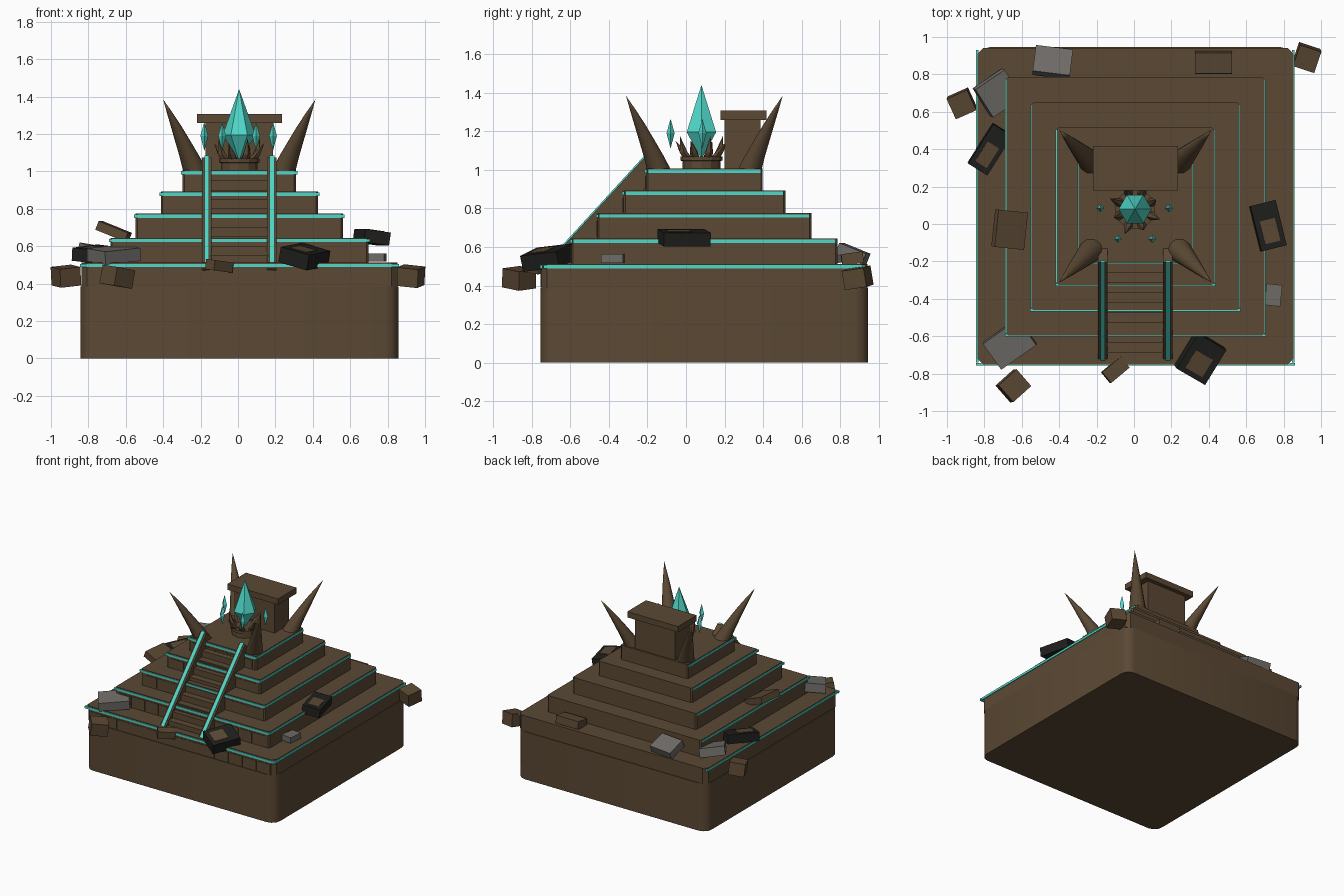
import bpy, bmesh, math
from math import radians, pi, sin, cos
from mathutils import Vector

cube = bpy.data.objects.get("Cube")
if cube:
    bpy.data.objects.remove(cube, do_unlink=True)


def material(name, rgb):
    m = bpy.data.materials.new(name)
    m.use_nodes = True
    m.diffuse_color = (*rgb, 1)
    m.node_tree.nodes["Principled BSDF"].inputs["Base Color"].default_value = (*rgb, 1)
    return m


BROWN = material("brown stone", (0.105, 0.066, 0.034))
TEAL = material("glowing teal", (0.08, 0.68, 0.58))
GREY = material("grey stone", (0.155, 0.147, 0.135))
BLACK = material("black stone", (0.014, 0.014, 0.013))
CX, CY = 0.007, 0.095  # centre of the pyramid


def finish(name, bm, mat, loc=(0, 0, 0), rot=(0, 0, 0)):
    bmesh.ops.recalc_face_normals(bm, faces=bm.faces)
    me = bpy.data.meshes.new(name)
    bm.to_mesh(me)
    bm.free()
    me.materials.append(mat)
    ob = bpy.data.objects.new(name, me)
    bpy.context.collection.objects.link(ob)
    ob.location = loc
    ob.rotation_euler = [radians(a) for a in rot]
    return ob


def smooth(ob, angle=40):
    bpy.ops.object.select_all(action="DESELECT")
    ob.select_set(True)
    bpy.context.view_layer.objects.active = ob
    bpy.ops.object.shade_smooth_by_angle(angle=radians(angle))


def box(name, size, loc, mat, rot=(0, 0, 0), corner=0, segments=1):
    """Box with optional bevel on its upright edges."""
    bm = bmesh.new()
    bmesh.ops.create_cube(bm, size=1)
    bmesh.ops.scale(bm, vec=size, verts=bm.verts)
    if corner:
        upright = [e for e in bm.edges
                   if abs(e.verts[0].co.z - e.verts[1].co.z) > size[2] / 2]
        bmesh.ops.bevel(bm, geom=upright, offset=corner, segments=segments,
                        profile=0.5, affect="EDGES")
    return finish(name, bm, mat, loc, rot)


def loft(name, rings, sides, mat, turn=0):
    """Round sections (centre, radius) joined in order; radius 0 makes a tip."""
    bm = bmesh.new()
    prev = None
    for c, r in rings:
        c = Vector(c)
        if r == 0:
            cur = [bm.verts.new(c)]
        else:
            cur = [bm.verts.new(c + r * Vector((cos(turn + 2 * pi * i / sides),
                                                sin(turn + 2 * pi * i / sides), 0)))
                   for i in range(sides)]
        if prev:
            for i in range(sides):
                j = (i + 1) % sides
                if len(cur) == 1:
                    bm.faces.new((prev[i], prev[j], cur[0]))
                elif len(prev) == 1:
                    bm.faces.new((prev[0], cur[j], cur[i]))
                else:
                    bm.faces.new((prev[i], prev[j], cur[j], cur[i]))
        elif len(cur) > 1:
            bm.faces.new(cur)
        prev = cur
    if len(prev) > 1:
        bm.faces.new(prev)
    return finish(name, bm, mat)


# Foundation
smooth(box("foundation", (1.7, 1.7, 0.386), (CX, CY, 0.193), BROWN, corner=0.07, segments=3))

# Stepped tiers, with teal trims on the front and both sides
tiers = [(0.845, 0.385, 0.512), (0.69, 0.512, 0.645), (0.555, 0.645, 0.775),
         (0.42, 0.775, 0.893), (0.303, 0.893, 1.008)]
for n, (h, z0, z1) in enumerate(tiers, 1):
    box(f"tier_{n}", (2 * h, 2 * h, z1 - z0), (CX, CY, (z0 + z1) / 2), BROWN,
        corner=0.03 if n == 1 else 0.01)
    zt = z1 - 0.015
    box(f"front_trim_{n}", (2 * h + 0.016, 0.014, 0.017), (CX, CY - h, zt), TEAL)
    for s, side in ((1, "left"), (-1, "right")):
        box(f"{side}_trim_{n}", (0.012, 2 * h - 0.02, 0.017), (CX + s * h, CY, zt), TEAL)
    # Shallow facing bricks on the front
    count = round(2 * h / 0.13)
    w = (2 * h - 0.06) / count
    for k in range(count):
        box(f"brick_{n}_{k}", (w - 0.012, 0.008, z1 - z0 - 0.045),
            (CX - h + 0.03 + w * (k + 0.5), CY - h, (z0 + z1) / 2 - 0.017), BROWN)

# Staircase
for i in range(10):
    front = -0.69 + i * 0.054
    top = 0.552 + i * 0.05
    box(f"step_{i + 1}", (0.31, -0.15 - front, 0.05),
        (CX, (front - 0.15) / 2, top - 0.025), BROWN)

# Sloped rails with teal inlay
low, high = Vector((0, -0.755, 0.475)), Vector((0, -0.205, 1.075))
slope = (high - low).normalized()
inward = Vector((0, slope.z, -slope.y))
tilt = math.degrees(math.atan2(slope.z, slope.y))
length = (high - low).length
for s, side in ((1, "left"), (-1, "right")):
    mid = (low + high) / 2 + Vector((CX + s * 0.174, 0, 0))
    box(f"{side}_rail", (0.052, length, 0.11), mid + inward * 0.055, BROWN, (tilt, 0, 0))
    box(f"{side}_rail_inlay", (0.026, length - 0.03, 0.014),
        mid + slope * 0.022, TEAL, (tilt, 0, 0))

# Altar behind the crystal
box("altar_body", (0.36, 0.185, 0.26), (CX, 0.293, 1.135), BROWN)
box("altar_slab", (0.455, 0.24, 0.047), (CX, 0.298, 1.283), BROWN)

# Curved corner horns, leaning outward
horn = [(0.235, 1.0, 0.065), (0.262, 1.07, 0.055), (0.297, 1.15, 0.043),
        (0.337, 1.24, 0.029), (0.375, 1.32, 0.014), (0.407, 1.385, 0)]
for sx, a in ((1, "left"), (-1, "right")):
    for sy, b in ((1, "back"), (-1, "front")):
        smooth(loft(f"{b}_{a}_horn",
                    [((CX + sx * d, CY + sy * d, z), r) for d, z, r in horn],
                    10, BROWN), 50)

# Pedestal with ring of thorns
PX, PY = 0.006, 0.08
loft("pedestal", [((PX, PY, 1.0), 0.098), ((PX, PY, 1.045), 0.098),
                  ((PX, PY, 1.048), 0.108), ((PX, PY, 1.07), 0.108)], 12, BROWN)
for k in range(8):
    t = 2 * pi * (k + 0.5) / 8
    reach = 0.145 if k % 2 else 0.12
    tip = 1.15 if k % 2 else 1.175
    path = [(0.07, 1.05, 0.026), (0.1, 1.09, 0.022), (reach, tip, 0)]
    loft(f"thorn_{k + 1}", [((PX + d * cos(t), PY + d * sin(t), z), r)
                            for d, z, r in path], 5, BROWN, t)

# Crystals
loft("great_crystal", [((PX, PY, 1.055), 0), ((PX, PY, 1.195), 0.088),
                       ((PX, PY, 1.44), 0)], 6, TEAL)
for k, (x, y) in enumerate(((-0.18, 0.085), (0.187, 0.085), (-0.085, -0.08), (0.097, -0.08))):
    loft(f"small_crystal_{k + 1}", [((x, y, 1.11), 0), ((x, y, 1.19), 0.021),
                                    ((x, y, 1.265), 0)], 4, TEAL)

# Fallen blocks: size, place, turn
rubble = [
    ("corner_block_back", BROWN, (0.12, 0.12, 0.1), (0.923, 0.89, 0.44), (8, 6, -18)),
    ("corner_block_right", BROWN, (0.12, 0.12, 0.1), (-0.92, 0.645, 0.44), (6, -6, 24)),
    ("corner_block_front", BROWN, (0.13, 0.12, 0.1), (-0.645, -0.865, 0.437), (6, 8, 42)),
    ("stair_block", BROWN, (0.13, 0.075, 0.055), (-0.1, -0.78, 0.495), (5, 6, 40)),
    ("leaning_block", BROWN, (0.17, 0.2, 0.05), (-0.665, -0.03, 0.68), (0, 22, -6)),
    ("back_block", BROWN, (0.2, 0.11, 0.06), (0.425, 0.865, 0.54), (8, 0, 0)),
    ("grey_block_back_right", GREY, (0.19, 0.18, 0.07), (-0.73, 0.7, 0.555), (12, 8, 34)),
    ("grey_block_back", GREY, (0.2, 0.15, 0.06), (-0.435, 0.865, 0.565), (-22, 0, -7)),
    ("grey_block_front", GREY, (0.23, 0.17, 0.07), (-0.665, -0.64, 0.555), (6, -5, 35)),
    ("grey_block_left", GREY, (0.085, 0.115, 0.045), (0.745, -0.38, 0.54), (0, 0, -6)),
    ("black_block_front", BLACK, (0.18, 0.22, 0.085), (0.355, -0.715, 0.545), (6, 14, -30)),
    ("black_block_left", BLACK, (0.14, 0.25, 0.07), (0.715, -0.01, 0.648), (0, 8, 14)),
    ("black_block_right", BLACK, (0.12, 0.25, 0.07), (-0.77, 0.4, 0.56), (4, 6, -32)),
]
for name, mat, size, loc, rot in rubble:
    ob = box(name, size, loc, mat, rot)
    if mat is BLACK:
        # Dusty brown patch on top of the black blocks
        normal = ob.rotation_euler.to_matrix() @ Vector((0, -size[1] * 0.12, size[2] / 2))
        box(name + "_patch", (size[0] * 0.6, size[1] * 0.5, 0.006),
            Vector(loc) + normal, BROWN, rot)
# Dark front face of the back block
box("back_block_face", (0.2, 0.008, 0.06), (0.425, 0.81, 0.532), BLACK, (8, 0, 0))
